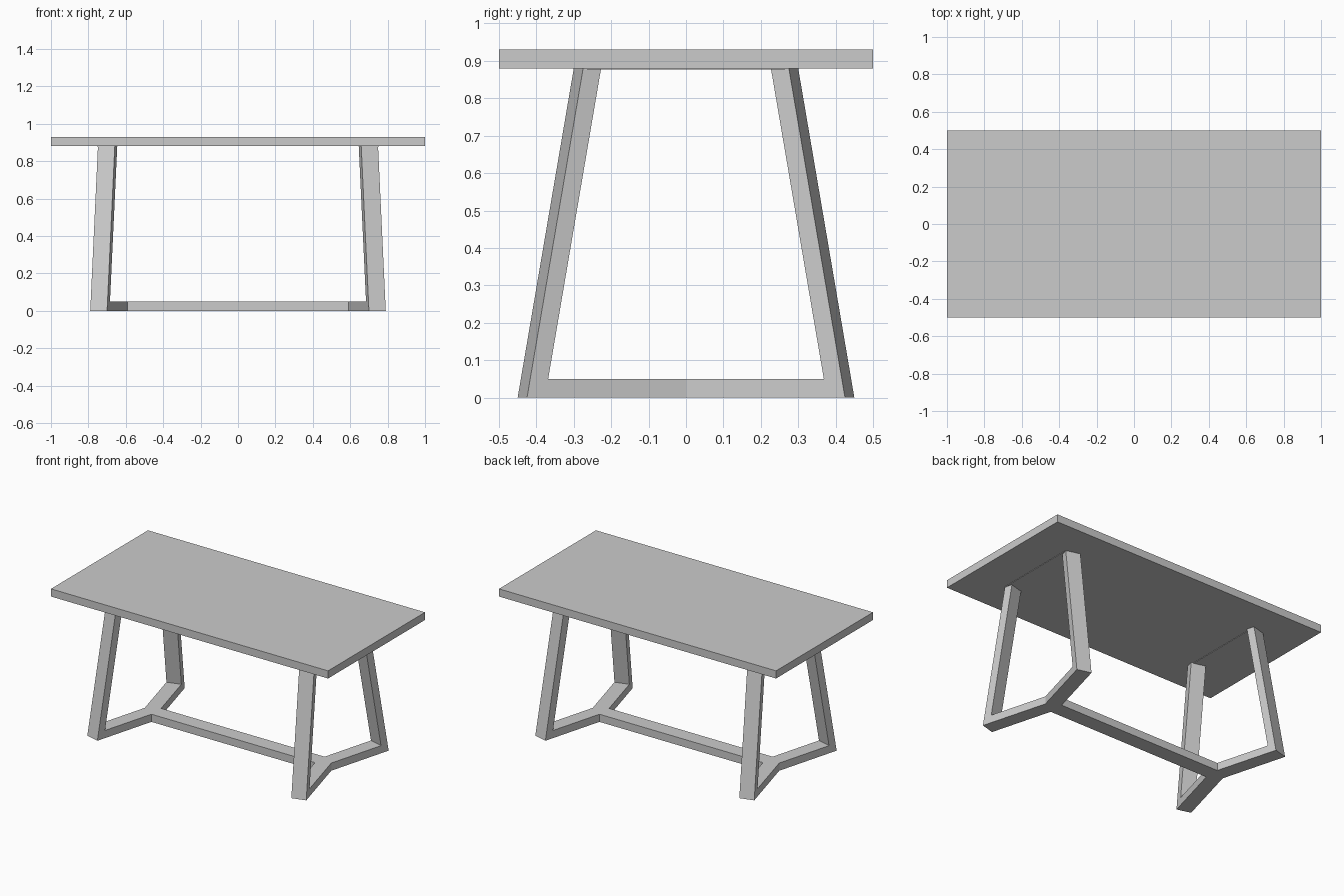
import bpy, bmesh

if "Cube" in bpy.data.objects:
    bpy.data.objects.remove(bpy.data.objects["Cube"])

SLOPE = 0.275          # outward splay of each foot in plan
TOP_Z, FOOT_H = 0.88, 0.05


def make_object(name, bm):
    mesh = bpy.data.meshes.new(name)
    bm.to_mesh(mesh)
    bm.free()
    obj = bpy.data.objects.new(name, mesh)
    bpy.context.collection.objects.link(obj)
    return obj


def loft(loop_a, loop_b):
    """Solid between two matching outlines; returns bmesh and its side faces."""
    bm = bmesh.new()
    a = [bm.verts.new(p) for p in loop_a]
    b = [bm.verts.new(p) for p in loop_b]
    bm.faces.new(a)
    bm.faces.new(b)
    n = len(a)
    sides = [bm.faces.new((a[i], a[(i + 1) % n], b[(i + 1) % n], b[i])) for i in range(n)]
    bmesh.ops.recalc_face_normals(bm, faces=bm.faces)
    return bm, sides


def prism(name, outline, z0, z1):
    bm, _ = loft([(x, y, z0) for x, y in outline], [(x, y, z1) for x, y in outline])
    return make_object(name, bm)


def box(name, x0, x1, y0, y1, z0, z1):
    return prism(name, [(x0, y0), (x1, y0), (x1, y1), (x0, y1)], z0, z1)


def mirror(obj, x, y):
    mod = obj.modifiers.new("Mirror", 'MIRROR')
    mod.use_axis = (x, y, False)


def leg_side(x_mid, y_out):
    """L-shaped foot and leg outline on one side plane of the corner."""
    lean, depth = 0.15, 0.048
    profile = [(y_out, 0), (y_out - lean, TOP_Z), (y_out - lean - depth, TOP_Z),
               (y_out - lean * FOOT_H / TOP_Z - depth, FOOT_H), (0, FOOT_H), (0, 0)]
    return [(x_mid + SLOPE * y, -y, z) for y, z in profile]


# Table top
box("table_top", -1, 1, -0.5, 0.5, TOP_Z, 0.93)

# Splayed feet and leaning legs, one corner mirrored to four
X_IN, X_OUT = 0.70 - 0.45 * SLOPE, 0.79 - 0.425 * SLOPE
bm, sides = loft(leg_side(X_IN, 0.45), leg_side(X_OUT, 0.425))
bmesh.ops.delete(bm, geom=[sides[4]], context='FACES_ONLY')  # open at the mirror seam
mirror(make_object("trestle_legs", bm), True, True)

# Long floor stretcher fitted into the angle between the feet
HALF = 0.05
x_end = X_IN + SLOPE * HALF
prism("floor_stretcher", [(-x_end, -HALF), (x_end, -HALF), (X_IN, 0),
                          (x_end, HALF), (-x_end, HALF), (-X_IN, 0)], 0, FOOT_H)

# Thin mounting rails under the top, joining each pair of legs
mirror(box("mounting_rail", 0.66, 0.75, -0.27, 0.27, TOP_Z - 0.003, TOP_Z + 0.01), True, False)
